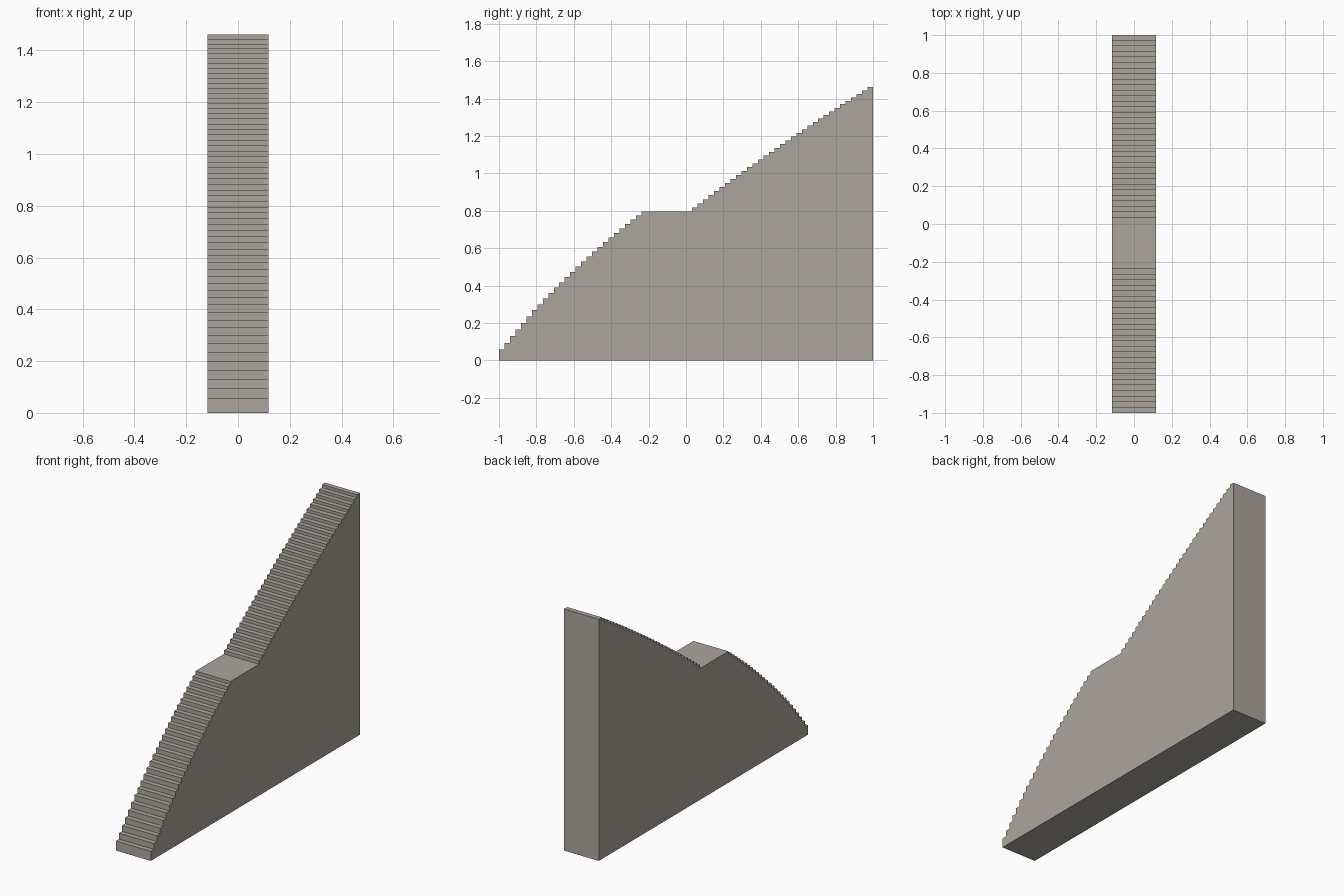
import bpy, bmesh

if "Cube" in bpy.data.objects:
    bpy.data.objects.remove(bpy.data.objects["Cube"])

HALF_W = 0.117
TREAD = 0.0293
LANDING_Z = 0.795
TOP_Z = 1.462

stone = bpy.data.materials.new("warm grey stone")
stone.diffuse_color = (0.41, 0.375, 0.33, 1)
stone.use_nodes = True
stone.node_tree.nodes["Principled BSDF"].inputs["Base Color"].default_value = stone.diffuse_color


def flight(points, count, first, last):
    """Add steps to a (y, z) profile, riser height easing from first to last."""
    for i in range(count):
        y, z = points[-1]
        riser = first + (last - first) * i / (count - 1)
        points += [(y, z + riser), (y + TREAD, z + riser)]


# Stair outline: steep foot, easing lower flight, landing, gentler upper flight
profile = [(-1, 0), (-1, 0.058), (-1 + TREAD, 0.058)]
flight(profile, 6, 0.036, 0.0345)
flight(profile, 20, 0.0305, 0.0223)
profile[-2] = (profile[-2][0], LANDING_Z)
profile[-1] = (1 - 33 * TREAD, LANDING_Z)
flight(profile, 33, 0.0223, 0.0181)
profile[-2] = (profile[-2][0], TOP_Z)
profile[-1] = (1, TOP_Z)
profile.append((1, 0))

# Solid staircase: outline extruded across the width
bm = bmesh.new()
side = bm.faces.new([bm.verts.new((-HALF_W, y, z)) for y, z in profile])
ext = bmesh.ops.extrude_face_region(bm, geom=[side], use_keep_orig=True)
moved = [g for g in ext["geom"] if isinstance(g, bmesh.types.BMVert)]
bmesh.ops.translate(bm, verts=moved, vec=(2 * HALF_W, 0, 0))
bmesh.ops.recalc_face_normals(bm, faces=bm.faces)
mesh = bpy.data.meshes.new("staircase")
bm.to_mesh(mesh)
bm.free()
mesh.materials.append(stone)
bpy.context.collection.objects.link(bpy.data.objects.new("staircase", mesh))
